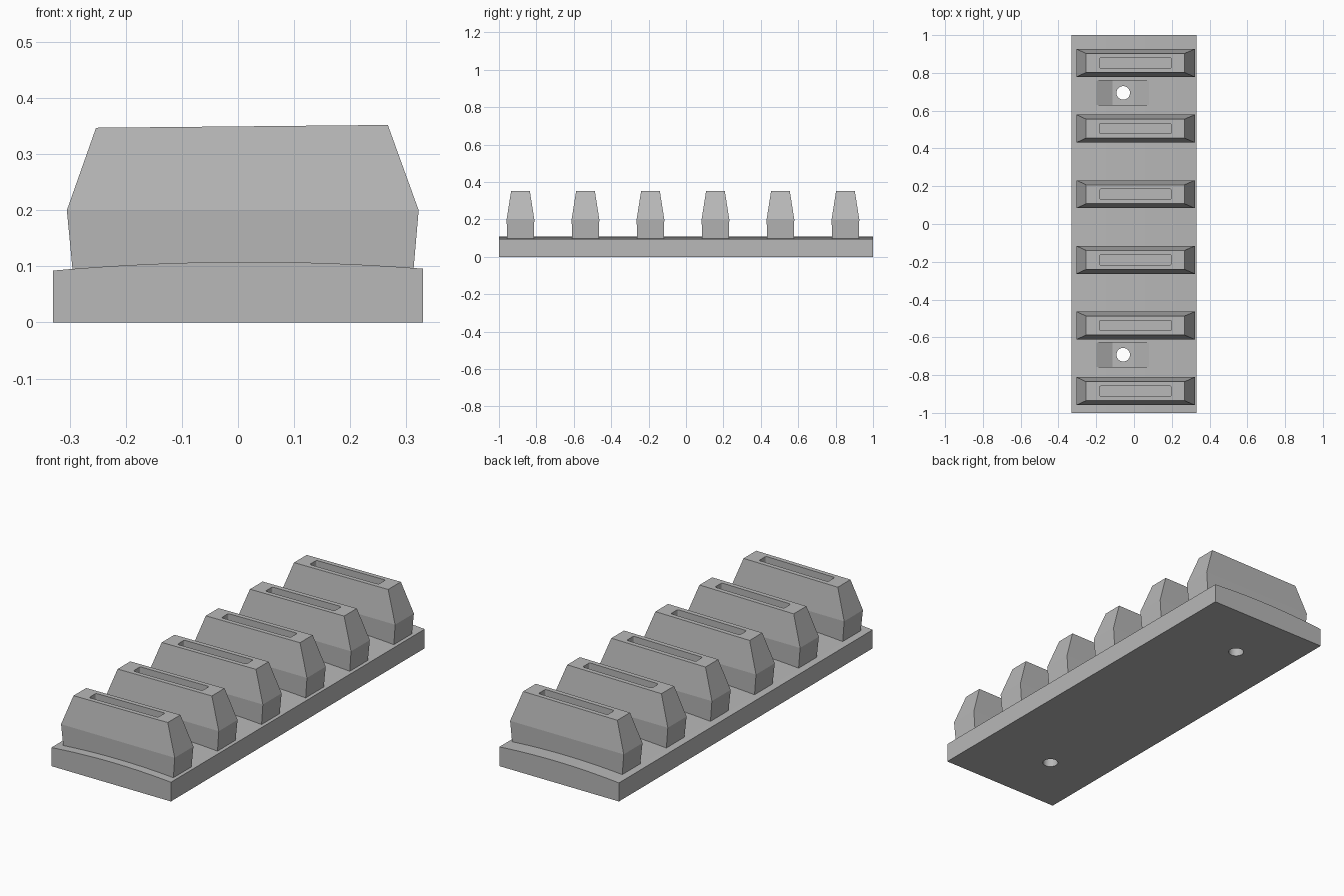
import bpy, bmesh, math
from mathutils import Vector

cube = bpy.data.objects.get("Cube")
if cube:
    bpy.data.objects.remove(cube, do_unlink=True)

grey = bpy.data.materials.new("plain grey")
grey.use_nodes = True
grey.diffuse_color = (0.48, 0.48, 0.48, 1)
grey.node_tree.nodes["Principled BSDF"].inputs["Base Color"].default_value = grey.diffuse_color


def loft(name, rings):
    """Closed solid through matching rings of points."""
    bm = bmesh.new()
    loops = [[bm.verts.new(p) for p in ring] for ring in rings]
    n = len(loops[0])
    for a, b in zip(loops, loops[1:]):
        for i in range(n):
            j = (i + 1) % n
            bm.faces.new((a[i], a[j], b[j], b[i]))
    bm.faces.new(loops[0])
    bm.faces.new(loops[-1])
    bmesh.ops.recalc_face_normals(bm, faces=bm.faces[:])
    mesh = bpy.data.meshes.new(name)
    bm.to_mesh(mesh)
    bm.free()
    mesh.materials.append(grey)
    obj = bpy.data.objects.new(name, mesh)
    bpy.context.collection.objects.link(obj)
    return obj


def along_y(name, profile, y0, y1):
    return loft(name, [[(x, y, z) for x, z in profile] for y in (y0, y1)])


def cut(obj, cutter):
    cutter.hide_render = True
    mod = obj.modifiers.new("cut", "BOOLEAN")
    mod.object, mod.operation, mod.solver = cutter, "DIFFERENCE", "EXACT"
    bpy.context.view_layer.objects.active = obj
    bpy.ops.object.modifier_apply(modifier=mod.name)
    bpy.data.objects.remove(cutter, do_unlink=True)


def crown(x):
    """Height of the gently arched base top."""
    return 0.108 - 0.127 * (x - 0.02) ** 2


# Base plate with arched top
HALF = 0.33
arch = [HALF - 2 * HALF * i / 24 for i in range(25)]
base = along_y("base_plate", [(-HALF, 0), (HALF, 0)] + [(x, crown(x)) for x in arch], -1, 1)

# Sloped pockets and bolt holes in the base
for y in (-0.692, 0.694):
    pocket = [(-0.115, 0.055), (0, 0.055), (0.08, 0.107), (0.08, 0.2), (-0.2, 0.2), (-0.2, 0.102)]
    cut(base, along_y("pocket_cutter", pocket, y - 0.065, y + 0.065))
    circle = [math.tau * i / 32 for i in range(32)]
    cut(base, loft("hole_cutter", [[(-0.057 + 0.036 * math.cos(a), y + 0.036 * math.sin(a), z)
                                    for a in circle] for z in (-0.1, 0.2)]))

# Six tapered lugs, each with a long slot in its top
levels = [(0.085, 0.085, -0.294, 0.312, 0.071),
          (0.2, 0.2, -0.305, 0.322, 0.074),
          (0.347, 0.352, -0.253, 0.267, 0.05)]
for i in range(6):
    y = -0.885 + 0.3475 * i
    rings = [[(l, y - h, zl), (r, y - h, zr), (r, y + h, zr), (l, y + h, zl)]
             for zl, zr, l, r, h in levels]
    lug = loft(f"lug_{i + 1}", rings)
    corners = []
    for cx, cy, start in ((0.19, 0.019, 0), (-0.175, 0.019, 1), (-0.175, -0.019, 2), (0.19, -0.019, 3)):
        for k in range(4):
            a = math.pi / 2 * (start + k / 3)
            corners.append((cx + 0.008 * math.cos(a), y + cy + 0.008 * math.sin(a)))
    cut(lug, loft("slot_cutter", [[(px, py, z) for px, py in corners] for z in (0.2, 0.4)]))

# Smooth the arch and the holes, keep all other edges sharp
bpy.ops.object.select_all(action="DESELECT")
base.select_set(True)
bpy.context.view_layer.objects.active = base
bpy.ops.object.shade_smooth_by_angle(angle=math.radians(15))
